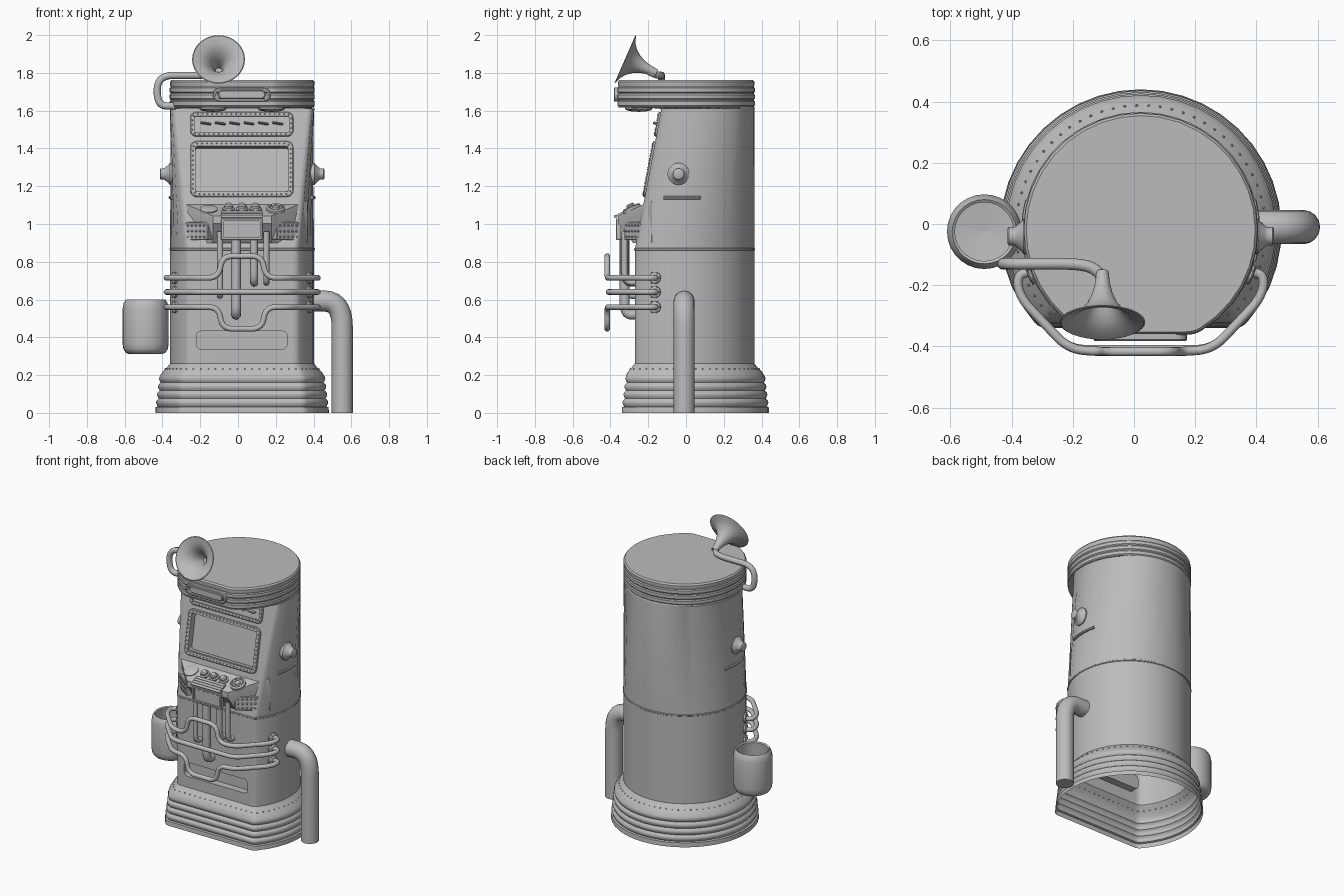
import bpy, bmesh, math
from mathutils import Vector, Matrix

if "Cube" in bpy.data.objects:
    bpy.data.objects.remove(bpy.data.objects["Cube"])

CX, CY = 0.022, -0.02         # axis of the cabinet
SLOPE = 0.19                  # lean of the upper front face
FN = (0, -1, SLOPE)
GREY = bpy.data.materials.new("dark_grey")
GREY.diffuse_color = (0.5, 0.5, 0.5, 1)
GREY.use_nodes = True
GREY.node_tree.nodes["Principled BSDF"].inputs["Base Color"].default_value = GREY.diffuse_color


def finish(name, bm, M=None):
    bmesh.ops.recalc_face_normals(bm, faces=bm.faces)
    me = bpy.data.meshes.new(name)
    bm.to_mesh(me)
    bm.free()
    ob = bpy.data.objects.new(name, me)
    bpy.context.collection.objects.link(ob)
    if M:
        ob.matrix_world = M
    return ob


def basis(o, n, up=(0, 0, 1)):
    n = Vector(n).normalized()
    x = Vector(up).cross(n).normalized()
    M = Matrix((x, n.cross(x), n)).transposed().to_4x4()
    M.translation = o
    return M


def loft(name, loops, M=None, cap0=True, cap1=True):
    bm = bmesh.new()
    rings = [[bm.verts.new(p) for p in lp] for lp in loops]
    n = len(rings[0])
    for a, b in zip(rings, rings[1:]):
        for i in range(n):
            j = (i + 1) % n
            bm.faces.new((a[i], a[j], b[j], b[i]))
    if cap0:
        bm.faces.new(rings[0])
    if cap1:
        bm.faces.new(rings[-1])
    return finish(name, bm, M)


def lathe(name, prof, M, n=24):
    loops = [[(max(r, 1e-4) * math.cos(2 * math.pi * i / n),
               max(r, 1e-4) * math.sin(2 * math.pi * i / n), h) for i in range(n)] for r, h in prof]
    return loft(name, loops, M, False, False)


def section(z, r, cut, f=.025, n=30, m=5):
    """Circle with its front sliced flat at y = cut and the two corners rounded by f."""
    a = math.asin((CY - cut) / r)
    w, b = r * math.cos(a), a - f / r
    arc = [(CX + r * math.cos(t), CY + r * math.sin(t), z)
           for t in (-b + (math.pi + 2 * b) * i / n for i in range(n + 1))]
    flat = [(CX - (w - f) + 2 * (w - f) * i / m, cut, z) for i in range(m + 1)]

    def corner(p, c, q):
        p, c, q = Vector(p), Vector(c), Vector(q)
        return [p.lerp(c, t).lerp(c.lerp(q, t), t) for t in (.25, .5, .75)]
    return (arc + corner(arc[-1], (CX - w, cut, z), flat[0]) + flat
            + corner(flat[-1], (CX + w, cut, z), arc[0]))


def rrect(w, h, r, z=0, n=5):
    pts = []
    for k, (sx, sy) in enumerate(((1, 1), (-1, 1), (-1, -1), (1, -1))):
        for i in range(n + 1):
            t = math.pi / 2 * (k + i / n)
            pts.append((sx * (w / 2 - r) + r * math.cos(t), sy * (h / 2 - r) + r * math.sin(t), z))
    return pts


def frame(name, M, w, h, r, b, t):
    o, i = (w, h, r), (w - 2 * b, h - 2 * b, max(r - b, 0.006))
    c = 0.004
    return loft(name, [rrect(*o, -0.01), rrect(*o, t - c), rrect(w - 2 * c, h - 2 * c, r - c / 2, t),
                       rrect(*i, t), rrect(*i, -0.01)], M, False, False)


def plate(name, M, w, h, r, t, back=-0.01):
    return loft(name, [rrect(w, h, r, back), rrect(w, h, r, t - 0.004),
                       rrect(w - 0.008, h - 0.008, r * 0.9, t)], M)


def resample(loop, count):
    P = [Vector(p) for p in loop]
    step = sum((b - a).length for a, b in zip(P, P[1:] + P[:1])) / count
    out, d = [], 0.0
    for a, b in zip(P, P[1:] + P[:1]):
        L = (b - a).length
        while d < L:
            out.append(a.lerp(b, d / L))
            d += step
        d -= L
    return out


def rivets(name, pts, r=0.005, M=None):
    bm = bmesh.new()
    for p in pts:
        bmesh.ops.create_icosphere(bm, subdivisions=1, radius=r, matrix=Matrix.Translation(p))
    return finish(name, bm, M)


def tube(name, pts, r, f=0.05, res=4):
    """Pipe along a polyline with rounded corners."""
    P = [Vector(p) for p in pts]
    out = [P[0]]
    for a, b, c in zip(P, P[1:], P[2:]):
        s = b + (a - b).normalized() * min(f, (a - b).length * 0.49)
        e = b + (c - b).normalized() * min(f, (c - b).length * 0.49)
        out += [s.lerp(b, t).lerp(b.lerp(e, t), t) for t in (i / 7 for i in range(8))]
    out.append(P[-1])
    cu = bpy.data.curves.new(name, 'CURVE')
    cu.dimensions, cu.bevel_depth, cu.bevel_resolution, cu.use_fill_caps = '3D', r, res, True
    sp = cu.splines.new('POLY')
    sp.points.add(len(out) - 1)
    for q, p in zip(sp.points, out):
        q.co = (*p, 1)
    tmp = bpy.data.objects.new(name + "_path", cu)
    bpy.context.collection.objects.link(tmp)
    bpy.context.view_layer.update()
    me = bpy.data.meshes.new_from_object(tmp.evaluated_get(bpy.context.evaluated_depsgraph_get()))
    bpy.data.objects.remove(tmp)
    bpy.context.collection.objects.link(bpy.data.objects.new(name, me))


def face(x, z):
    return basis((x, -0.27 + SLOPE * (z - 0.87), z), FN)


# Cabinet shell: ribbed plinth, lower body, seam, leaning face, ribbed hood
prof = [(0, .46, -.34), (.03, .458, -.338)]
for k in range(4):
    z, r = .034 + .042 * k, .45 - .005 * k
    prof += [(z + dz, r + dr, -(r + dr - .12)) for dz, dr in ((0, -.003), (.01, .003), (.021, .006), (.032, .003))]
prof += [(.202, .432, -.315), (.218, .422, -.307), (.245, .395, -.284), (.262, .382, -.27),
         (.86, .382, -.27), (.863, .386, -.274), (.87, .386, -.274), (.873, .382, -.269),
         (1.612, .382, -.13), (1.617, .382, -.36)]
for k in range(3):
    z = 1.622 + .036 * k
    prof += [(z + dz, .379 + dr, -.357 - dr) for dz, dr in ((0, 0), (.006, .005), (.026, .005), (.032, 0))]
prof += [(1.735, .382, -.36), (1.753, .382, -.36), (1.763, .374, -.352)]
body = loft("cabinet_body", [section(*p) for p in prof])

# Recesses for the display and the lower tray
cutters = [plate("screen_cutter", face(.02, 1.29), .5, .24, .02, .05, -.04),
           plate("tray_cutter", basis((.02, -.27, .385), (0, -1, 0)), .48, .095, .025, .05, -.05)]
for c in cutters:
    c.hide_render = True
    md = body.modifiers.new("recess", 'BOOLEAN')
    md.operation, md.object, md.solver = 'DIFFERENCE', c, 'EXACT'
    bpy.context.view_layer.objects.active = body
    bpy.ops.object.modifier_apply(modifier=md.name)
    bpy.data.objects.remove(c)
bm = bmesh.new()
bm.from_mesh(body.data)
bmesh.ops.delete(bm, geom=[f for f in bm.faces if all(v.co.z < .001 for v in f.verts)], context='FACES')
bm.to_mesh(body.data)
bm.free()
rivets("plinth_rivets", resample(section(.232, .408, -.295), 64))

# Display frame, upper lever panel
for name, z, h, b, r, n in (("screen", 1.29, .3, .027, .035, 60), ("lever", 1.527, .13, .022, .03, 48)):
    frame(name + "_frame", face(.02, z), .545, h, r, b, .012)
    rivets(name + "_rivets", resample(rrect(.545 - b, h - b, r - .006, .012), n), .0045, face(.02, z))
for i in range(6):
    M = face(-.17 + .076 * i, 1.53) @ Matrix.Rotation(-.15, 4, 'Z')
    plate("lever_%d" % i, M, .055, .008, .003, .03)

# Hood badge and lamps
badge = basis((.02, -.36, 1.685), (0, -1, 0))
frame("badge_rim", badge, .305, .075, .037, .014, .022)
plate("badge_panel", badge, .25, .045, .022, .018)
for s in (-1, 1):
    lathe("hood_lamp", [(.072, -.01), (.072, .008), (.062, .016), (.03, .022), (0, .023)],
          basis((CX + s * .155, -.25, 1.617), (0, 0, -1), (0, 1, 0)))

# Console shelf
def top(y):
    return 1.115 + (y + .2) * .45
plan = [(.345, -.18), (-.345, -.18), (-.155, -.36), (.155, -.36)]
loft("console", [[(CX + x, y, top(y)) for x, y in plan], [(CX + x, y, top(y) - .04) for x, y in plan],
                 [(CX + x, -.18 if y > -.3 else -.28, .9) for x, y in plan]])


def on_console(x, y=-.285):
    return basis((x, y, top(y)), (0, -.45, 1), (0, 1, 0))


for x in (-.05, .022, .093):
    lathe("button", [(.031, -.01), (.031, .008), (.023, .012), (.022, .026), (.015, .033), (0, .034)], on_console(x), 16)
lathe("console_disc", [(.047, -.01), (.047, .006), (.038, .01), (0, .01)], on_console(-.155))
lathe("console_dial", [(.05, -.01), (.05, .012), (.04, .018), (.032, .008), (.02, .008), (.016, .02), (0, .022)], on_console(.2))
rivets("dial_studs", [(.036 * math.cos(t), .036 * math.sin(t), .014) for t in (k * math.pi / 4 for k in range(8))],
       .006, on_console(.2))

# Central reader with ribbed lid
reader = basis((.02, -.355, .972), (0, -1, 0))
plate("reader_box", reader, .2, .1, .008, .004, -.1)
frame("reader_frame", reader, .222, .115, .01, .014, .016)
for i in range(4):
    y = -.372 + .017 * i
    tube("reader_lid_rib", [(-.09, y, top(y) + .002), (.13, y, top(y) + .002)], .009)

# Studded side grilles
for s in (-1, 1):
    M = basis((CX + s * .232, -.268, .962), (s * .6, -.8, 0))
    plate("side_grille", M, .15, .095, .012, .02, -.03)
    rivets("grille_studs", [(-.054 + .027 * i, -.03 + .03 * j, .02) for i in range(5) for j in range(3)], .007, M)

# Wrap-around front pipes with flanges
for name, z, dz in (("upper", .715, .115), ("middle", .64, 0), ("lower", .56, -.115)):
    half = [(.35, -.155, z), (.405, -.165, z), (.395, -.24, z), (.235, -.41, z)]
    if dz:
        half += [(.125, -.417, z), (.105, -.417, z + dz)]
    tube(name + "_front_pipe", [(CX - x, y, zz) for x, y, zz in half]
         + [(CX + x, y, zz) for x, y, zz in reversed(half)], .015, .055)
    for s in (-1, 1):
        M = basis((CX + s * .353, -.163, z), (s * .93, -.36, 0))
        lathe(name + "_pipe_flange", [(.032, -.01), (.032, .01), (.022, .016), (.014, .016)], M, 16)
        rivets(name + "_flange_bolts", [(.03 * math.cos(t), .03 * math.sin(t), .01)
               for t in (k * math.pi / 3 for k in range(6))], .005, M)

# Pipes hanging below the console
for x, z, r in ((-.095, .62, .016), (-.01, .52, .026), (.085, .69, .021), (.15, .69, .016)):
    tube("hanging_pipe", [(x, -.325, .96), (x, -.325, z), (x, -.25, z)], r, .06)

# Side knobs and grip strips
for s in (-1, 1):
    lathe("side_knob", [(.058, -.02), (.058, .006), (.05, .012), (.034, .03), (.03, .036), (.03, .054), (.024, .058), (0, .058)],
          basis((CX + s * .377, -.04, 1.265), (s, 0, 0)))
    arc = [(CX + s * .381 * math.cos(t), CY + .381 * math.sin(t), 1.14) for t in (-.26 + .065 * i for i in range(9))]
    tube("side_strip", arc, .009, .01, 2)

# Drain pipe and waste cup
tube("drain_pipe", [(.36, -.01, .592), (.552, -.01, .592), (.552, -.01, 0)], .056, .14, 6)
lathe("side_cup", [(0, 0), (.088, 0), (.106, .009), (.118, .028), (.122, .055), (.122, .24), (.116, .27), (.105, .288),
                   (.096, .282), (.1, .25), (.1, .04), (0, .03)], basis((-.489, -.025, .311), (0, 0, 1), (0, 1, 0)), 28)

# Horn: feed pipe and flared bell
tube("horn_pipe", [(-.33, -.13, 1.625), (-.428, -.13, 1.625), (-.428, -.13, 1.787), (-.155, -.13, 1.787),
                   (-.105, -.165, 1.79), (-.102, -.2, 1.81)], .019, .085)
bell = [(.02, -.01), (.024, .03), (.034, .07), (.05, .105), (.073, .135), (.102, .157), (.14, .17)]
lathe("horn_bell", bell + [(r - .005, h + .003) for r, h in reversed(bell)] + [(0, .0)],
      basis((-.103, -.165, 1.803), (0, -.915, .40)), 32)

# Dark grey finish, smooth shading with sharp edges kept
for ob in bpy.context.scene.objects:
    ob.data.materials.clear()
    ob.data.materials.append(GREY)
bpy.ops.object.select_all(action='SELECT')
bpy.context.view_layer.objects.active = body
bpy.ops.object.shade_smooth_by_angle(angle=math.radians(35))
